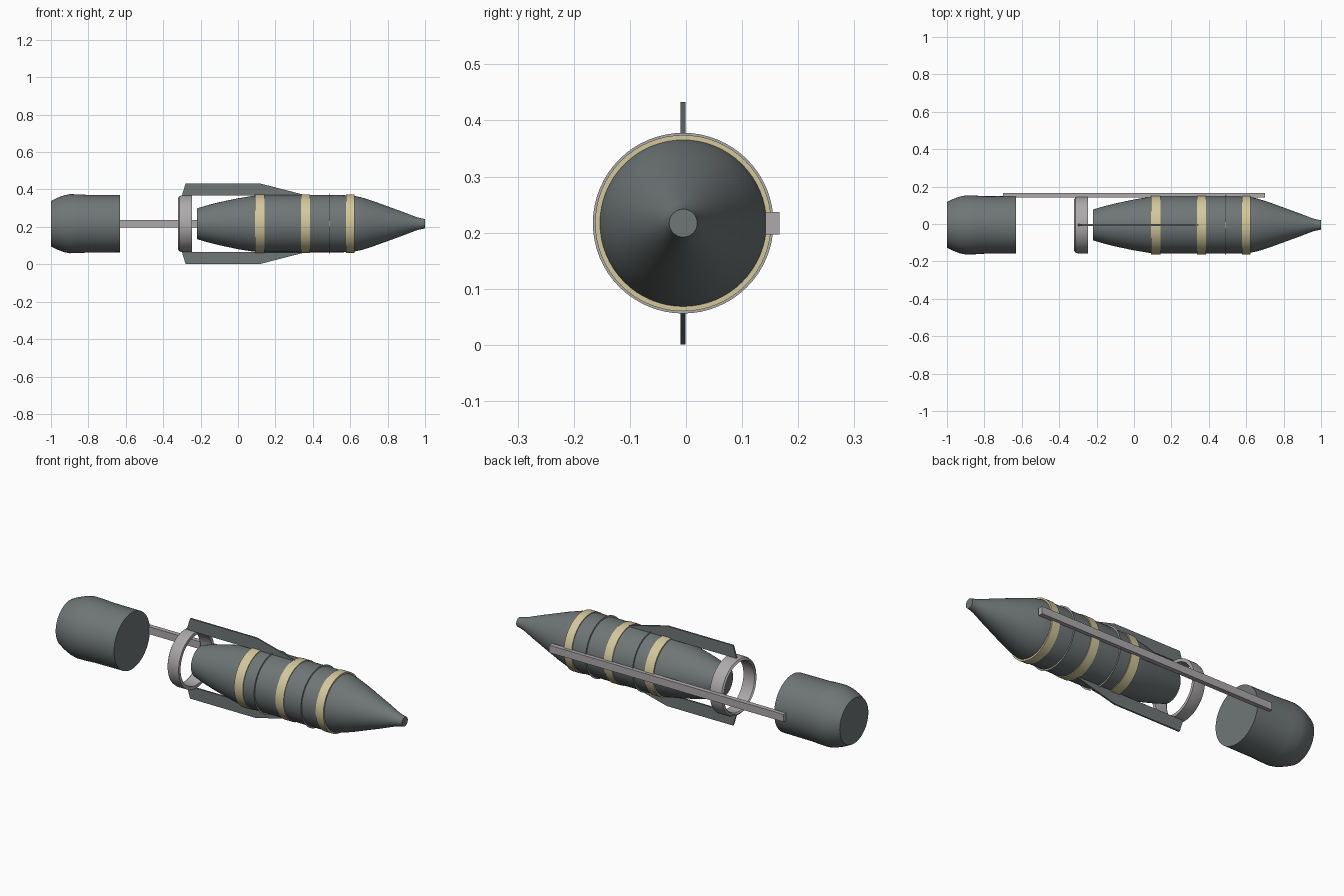
import bpy, bmesh, math

if "Cube" in bpy.data.objects:
    bpy.data.objects.remove(bpy.data.objects["Cube"])

CY, CZ = -0.005, 0.217   # long axis of the bomb


def material(name, rgb):
    m = bpy.data.materials.new(name)
    m.diffuse_color = (*rgb, 1)
    m.use_nodes = True
    m.node_tree.nodes["Principled BSDF"].inputs["Base Color"].default_value = m.diffuse_color
    return m


GREY = material("slate grey", (0.16, 0.18, 0.18))
SAND = material("sand yellow", (0.65, 0.58, 0.34))
METAL = material("light metal", (0.42, 0.40, 0.41))


def finish(name, bm, mat, angle=35):
    bmesh.ops.remove_doubles(bm, verts=bm.verts, dist=1e-5)
    bmesh.ops.recalc_face_normals(bm, faces=bm.faces)
    me = bpy.data.meshes.new(name)
    bm.to_mesh(me)
    bm.free()
    me.materials.append(mat)
    ob = bpy.data.objects.new(name, me)
    bpy.context.collection.objects.link(ob)
    bpy.ops.object.select_all(action='DESELECT')
    ob.select_set(True)
    bpy.context.view_layer.objects.active = ob
    bpy.ops.object.shade_smooth_by_angle(angle=math.radians(angle))
    return ob


def lathe(name, profile, mat, closed=False, n=64):
    """Spin (x, radius) points round the long axis; closed makes a hoop."""
    bm = bmesh.new()
    rings = [[bm.verts.new((x, CY + r * math.cos(2 * math.pi * i / n),
                            CZ + r * math.sin(2 * math.pi * i / n)))
              for i in range(n)] for x, r in profile]
    pairs = list(zip(rings, rings[1:]))
    if closed:
        pairs.append((rings[-1], rings[0]))
    else:
        bm.faces.new(rings[0])
        bm.faces.new(rings[-1])
    for a, b in pairs:
        for i in range(n):
            j = (i + 1) % n
            bm.faces.new((a[i], a[j], b[j], b[i]))
    return finish(name, bm, mat)


def hoop(name, x0, x1, r_in, r_out, mat):
    return lathe(name, [(x0, r_in), (x0, r_out), (x1, r_out), (x1, r_in)], mat, True)


# Main body with pointed nose and blunt fuse
lathe("body", [(-0.22, 0.082), (-0.16, 0.1), (-0.1, 0.115), (0, 0.136), (0.08, 0.149),
               (0.13, 0.153), (0.56, 0.153), (0.62, 0.149), (0.66, 0.141), (0.72, 0.122),
               (0.80, 0.093), (0.88, 0.064), (0.95, 0.037), (0.97, 0.031),
               (0.99, 0.027), (1.0, 0.025)], GREY)

# Rear canister
lathe("rear_canister", [(-1.0, 0.122), (-0.97, 0.137), (-0.93, 0.152), (-0.90, 0.158),
                        (-0.85, 0.157), (-0.80, 0.154), (-0.63, 0.153)], GREY)

# Painted bands, then thin clamp hoops between them
for i, (a, b) in enumerate([(0.09, 0.142), (0.337, 0.385), (0.577, 0.623)]):
    hoop(f"band_{i + 1}", a, b, 0.145, 0.157, SAND)
for i, x in enumerate([0.21, 0.49]):
    hoop(f"clamp_hoop_{i + 1}", x, x + 0.002, 0.15, 0.161, METAL)

# Tail ring with rounded rear lip
lathe("tail_ring", [(-0.245, 0.135), (-0.245, 0.152), (-0.30, 0.152), (-0.313, 0.148),
                    (-0.32, 0.138), (-0.313, 0.132), (-0.30, 0.131)], METAL, True)

# Upper and lower fins
for name, s in (("upper_fin", 1), ("lower_fin", -1)):
    bm = bmesh.new()
    f = bm.faces.new([bm.verts.new((x, CY - 0.0045, CZ + s * h)) for x, h in
                      [(-0.30, 0.151), (-0.28, 0.216), (0.115, 0.216), (0.36, 0.153), (0.34, 0.150)]])
    e = bmesh.ops.extrude_face_region(bm, geom=[f])
    bmesh.ops.translate(bm, vec=(0, 0.009, 0),
                        verts=[v for v in e["geom"] if isinstance(v, bmesh.types.BMVert)])
    finish(name, bm, GREY)

# Side rail joining body and canister
bm = bmesh.new()
bmesh.ops.create_cube(bm, size=1)
for v in bm.verts:
    v.co = (v.co.x * 1.4, 0.1545 + v.co.y * 0.025, CZ + v.co.z * 0.04)
finish("side_rail", bm, METAL)
